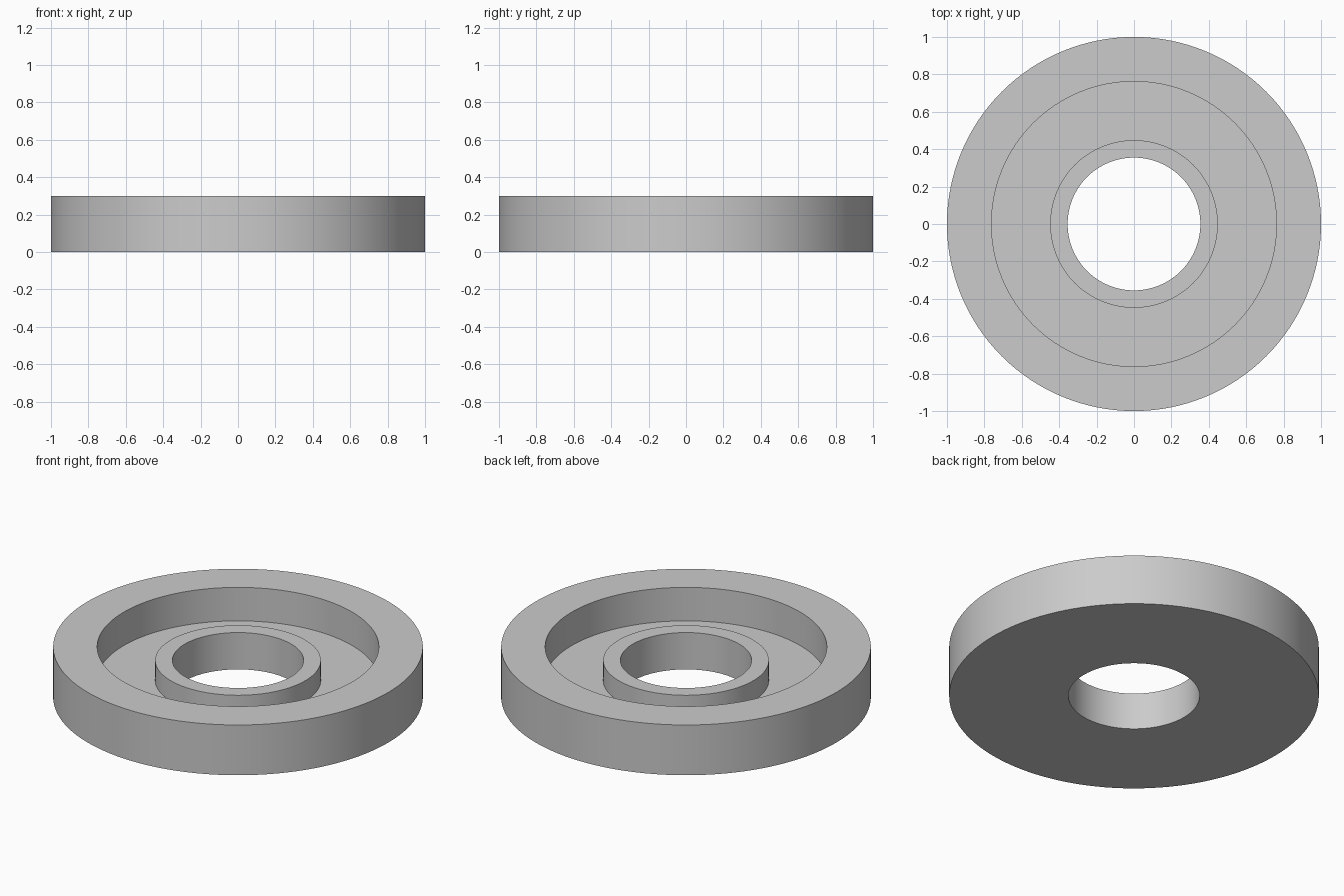
import bpy
import bmesh
import math

cube = bpy.data.objects.get("Cube")
if cube:
    bpy.data.objects.remove(cube, do_unlink=True)

SEGMENTS = 128
HEIGHT, HUB_TOP, FLOOR = 0.30, 0.22, 0.10
OUTER, RECESS, HUB, BORE = 1.0, 0.762, 0.448, 0.355

# Plain grey material
grey = bpy.data.materials.new("light_grey")
grey.use_nodes = True
colour = (0.6, 0.6, 0.6, 1)
grey.diffuse_color = colour
grey.node_tree.nodes["Principled BSDF"].inputs["Base Color"].default_value = colour


def lathe(name, profile):
    """Revolve a closed (radius, height) profile around z."""
    bm = bmesh.new()
    rings = []
    for i in range(SEGMENTS):
        a = math.tau * i / SEGMENTS
        rings.append([bm.verts.new((r * math.cos(a), r * math.sin(a), z))
                      for r, z in profile])
    n = len(profile)
    for i, ring in enumerate(rings):
        following = rings[(i + 1) % SEGMENTS]
        for j in range(n):
            k = (j + 1) % n
            bm.faces.new((ring[j], following[j], following[k], ring[k]))
    bmesh.ops.recalc_face_normals(bm, faces=bm.faces)
    mesh = bpy.data.meshes.new(name)
    bm.to_mesh(mesh)
    bm.free()
    mesh.materials.append(grey)
    obj = bpy.data.objects.new(name, mesh)
    bpy.context.collection.objects.link(obj)
    bpy.ops.object.select_all(action="DESELECT")
    obj.select_set(True)
    bpy.context.view_layer.objects.active = obj
    bpy.ops.object.shade_smooth_by_angle(angle=math.radians(30))
    return obj


# One turned piece: tall rim, sunken floor, lower hub collar and through bore
lathe("recessed_ring", [
    (OUTER, 0), (OUTER, HEIGHT), (RECESS, HEIGHT), (RECESS, FLOOR),
    (HUB, FLOOR), (HUB, HUB_TOP), (BORE, HUB_TOP), (BORE, 0),
])
